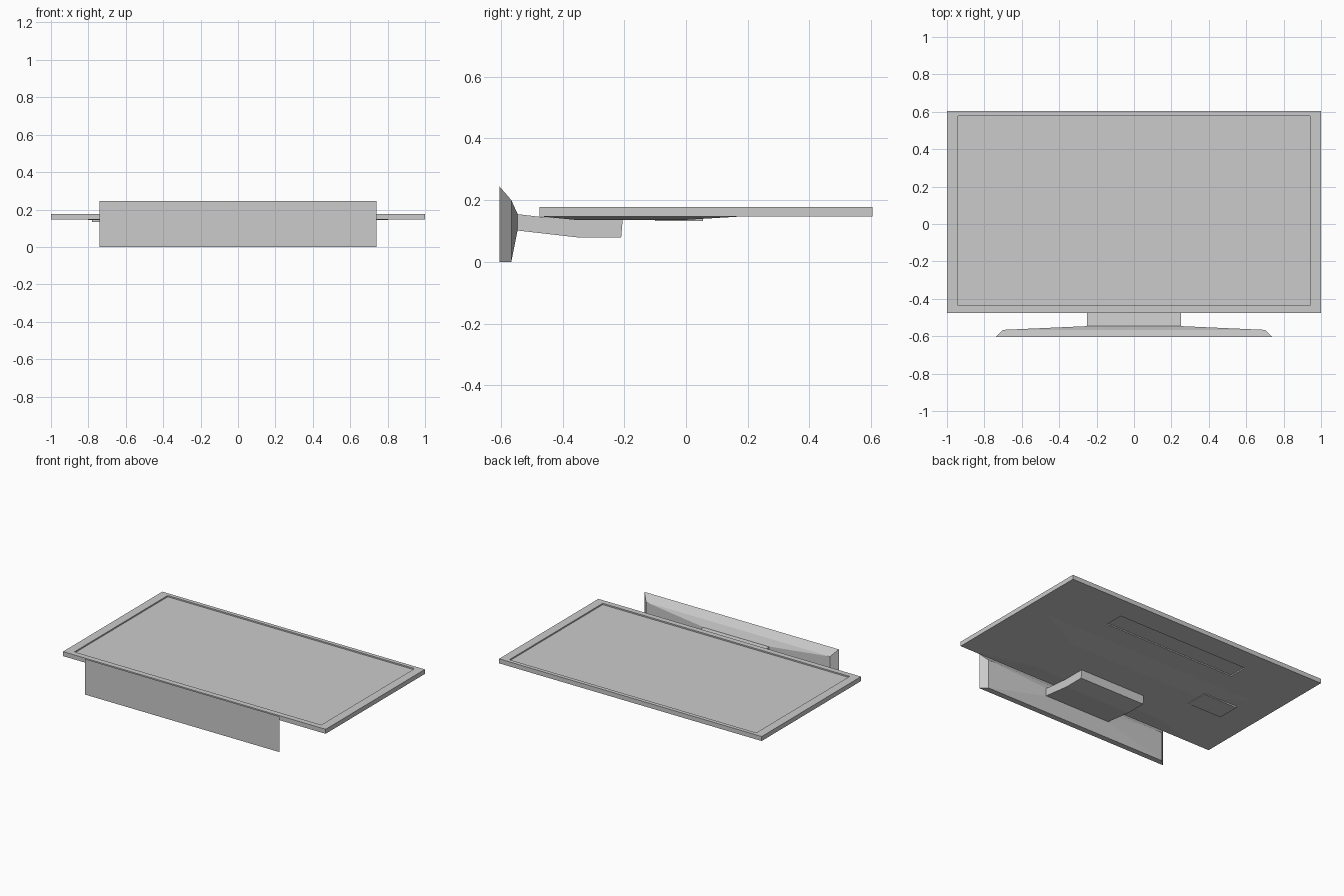
import bpy, bmesh

if "Cube" in bpy.data.objects:
    bpy.data.objects.remove(bpy.data.objects["Cube"])


def make(name, verts, faces):
    me = bpy.data.meshes.new(name)
    me.from_pydata(verts, [], faces)
    bm = bmesh.new()
    bm.from_mesh(me)
    bmesh.ops.recalc_face_normals(bm, faces=bm.faces)
    bm.to_mesh(me)
    bm.free()
    ob = bpy.data.objects.new(name, me)
    bpy.context.collection.objects.link(ob)
    return ob


def loft(name, rings):
    """Skin a list of equal-length rings and cap both ends."""
    n = len(rings[0])
    verts = [p for r in rings for p in r]
    faces = [list(range(n)), list(range(len(verts) - n, len(verts)))]
    for k in range(len(rings) - 1):
        for i in range(n):
            j = (i + 1) % n
            faces.append([k * n + i, k * n + j, (k + 1) * n + j, (k + 1) * n + i])
    return make(name, verts, faces)


def rect_xy(x0, x1, y0, y1, z):
    return [(x0, y0, z), (x1, y0, z), (x1, y1, z), (x0, y1, z)]


def rect_xz(hx, z0, z1, y):
    return [(-hx, y, z0), (hx, y, z0), (hx, y, z1), (-hx, y, z1)]


def box(name, x0, x1, y0, y1, z0, z1):
    return loft(name, [rect_xy(x0, x1, y0, y1, z0), rect_xy(x0, x1, y0, y1, z1)])


# display panel, with the screen sunk behind its bezel
panel = loft("display_panel", [
    rect_xy(-1, 1, -0.475, 0.605, 0.146),
    rect_xy(-1, 1, -0.475, 0.605, 0.177),
    rect_xy(-0.94, 0.94, -0.437, 0.578, 0.177),
    rect_xy(-0.94, 0.94, -0.437, 0.578, 0.168)])

# long shallow slot in the back
cutter = box("slot_cutter", -0.52, 0.48, 0.315, 0.445, 0.12, 0.154)
cutter.hide_render = True
cutter.hide_viewport = True
mod = panel.modifiers.new("back_slot", "BOOLEAN")
mod.operation = "DIFFERENCE"
mod.solver = "EXACT"
mod.object = cutter

# shallow swelling on the back and the raised connector cover
loft("back_swelling", [
    rect_xy(-0.86, 0.86, -0.47, 0.18, 0.147),
    rect_xy(-0.5, 0.5, -0.36, 0.0, 0.136)])
box("connector_cover", -0.78, -0.52, -0.10, 0.055, 0.133, 0.15)

# stand neck: side profile extruded across x
profile = [(-0.56, 0.156), (-0.56, 0.103), (-0.35, 0.079),
           (-0.21, 0.079), (-0.205, 0.14), (-0.45, 0.143)]
loft("stand_neck", [[(x, y, z) for y, z in profile] for x in (-0.25, 0.25)])

# stand base: flat foot tapering towards the neck
loft("stand_base", [
    rect_xz(0.74, 0.0, 0.245, -0.605),
    rect_xz(0.70, 0.0, 0.20, -0.566),
    rect_xz(0.25, 0.10, 0.156, -0.546)])
